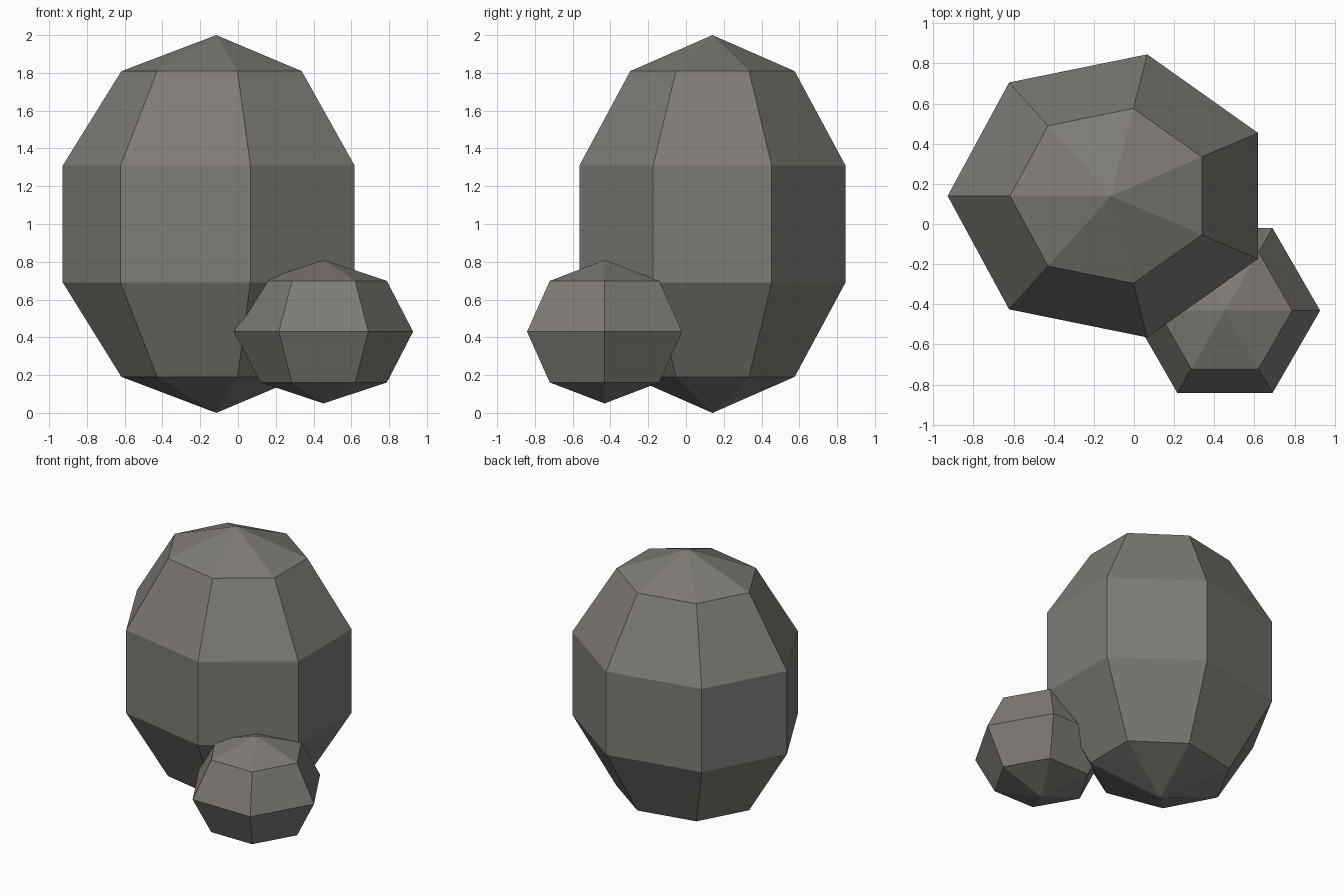
import bpy
import bmesh
from math import sin, cos, pi

if "Cube" in bpy.data.objects:
    bpy.data.objects.remove(bpy.data.objects["Cube"])

# Dark warm grey stone
stone = bpy.data.materials.new("dark_stone")
stone.diffuse_color = (0.21, 0.2, 0.183, 1)
stone.use_nodes = True
stone.node_tree.nodes["Principled BSDF"].inputs["Base Color"].default_value = stone.diffuse_color


def low_poly_boulder(name, centre, radii, sides, rings, start):
    """Faceted ellipsoid with flat faces and a point at each pole."""
    bm = bmesh.new()

    def point(ring, side):
        tilt, turn = pi * ring / rings, start + 2 * pi * side / sides
        return bm.verts.new((radii[0] * sin(tilt) * cos(turn),
                             radii[1] * sin(tilt) * sin(turn),
                             radii[2] * cos(tilt)))

    top, bottom = point(0, 0), point(rings, 0)
    loops = [[point(r, s) for s in range(sides)] for r in range(1, rings)]
    for s in range(sides):
        n = (s + 1) % sides
        bm.faces.new((top, loops[0][s], loops[0][n]))
        for upper, lower in zip(loops, loops[1:]):
            bm.faces.new((upper[s], lower[s], lower[n], upper[n]))
        bm.faces.new((loops[-1][s], bottom, loops[-1][n]))
    bmesh.ops.recalc_face_normals(bm, faces=bm.faces)

    mesh = bpy.data.meshes.new(name)
    bm.to_mesh(mesh)
    bm.free()
    mesh.materials.append(stone)
    obj = bpy.data.objects.new(name, mesh)
    obj.location = centre
    bpy.context.collection.objects.link(obj)
    return obj


# Tall seven-sided boulder
low_poly_boulder("large_rock", (-0.115, 0.14, 1.0), (0.855, 0.76, 1.0), 7, 5, pi)

# Small six-sided rock leaning into its front right
low_poly_boulder("small_rock", (0.453, -0.431, 0.43), (0.474, 0.474, 0.38), 6, 4, 0)
